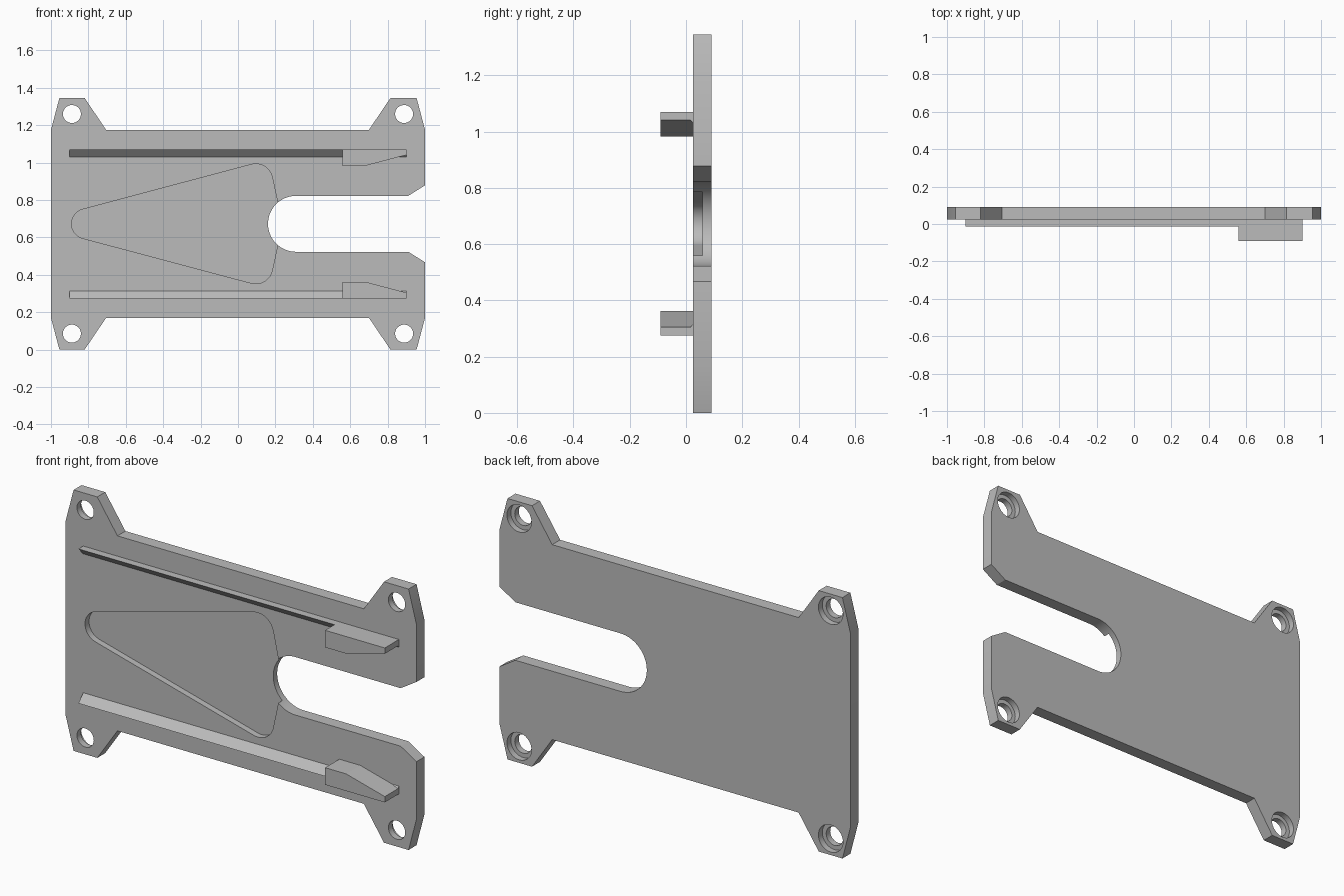
import bpy
import bmesh
from math import cos, sin, pi, radians

MID = 0.6725               # height of the mirror line
FRONT, BACK = 0.025, 0.09  # plate faces
POCKET = 0.058             # pocket floor

cube = bpy.data.objects.get("Cube")
if cube:
    bpy.data.objects.remove(cube, do_unlink=True)

grey = bpy.data.materials.new("light grey")
grey.use_nodes = True
grey.diffuse_color = (0.5, 0.5, 0.5, 1)
grey.node_tree.nodes["Principled BSDF"].inputs["Base Color"].default_value = (0.5, 0.5, 0.5, 1)


def arc(cx, cz, r, start, end, n=24):
    angles = [radians(start + (end - start) * i / n) for i in range(n + 1)]
    return [(cx + r * cos(a), cz + r * sin(a)) for a in angles]


def mirror(points):
    """Same points reflected about the middle height, in reverse order."""
    return [(x, 2 * MID - z) for x, z in reversed(points)]


def prism(name, points, offset):
    """Extrude a 3D polygon by an offset vector."""
    bm = bmesh.new()
    face = bm.faces.new([bm.verts.new(p) for p in points])
    new = bmesh.ops.extrude_face_region(bm, geom=[face])["geom"]
    bmesh.ops.translate(bm, vec=offset, verts=[v for v in new if isinstance(v, bmesh.types.BMVert)])
    bmesh.ops.recalc_face_normals(bm, faces=bm.faces)
    mesh = bpy.data.meshes.new(name)
    bm.to_mesh(mesh)
    bm.free()
    mesh.materials.append(grey)
    obj = bpy.data.objects.new(name, mesh)
    bpy.context.collection.objects.link(obj)
    return obj


def slab(name, outline, y0, y1):
    return prism(name, [(x, y0, z) for x, z in outline], (0, y1 - y0, 0))


def cut(target, cutter):
    """Subtract the cutter, then discard it."""
    cutter.hide_render = True
    mod = target.modifiers.new("cut", 'BOOLEAN')
    mod.operation, mod.solver, mod.object = 'DIFFERENCE', 'EXACT', cutter
    graph = bpy.context.evaluated_depsgraph_get()
    result = bpy.data.meshes.new_from_object(target.evaluated_get(graph))
    target.modifiers.clear()
    target.data = result
    bpy.data.objects.remove(cutter, do_unlink=True)


# Plate with four mounting ears and an open slot on the left side
upper = [(-1, 1.175), (-0.955, 1.345), (-0.82, 1.345), (-0.705, 1.175),
         (0.7, 1.175), (0.815, 1.345), (0.955, 1.345), (1, 1.175),
         (1, 0.878), (0.91, 0.822)] + arc(0.31, MID, 0.1495, 90, 180)
plate = slab("base_plate", upper + mirror(upper)[1:], FRONT, BACK)

# Shallow rounded triangular pocket running into the slot
half = arc(-0.81, MID, 0.08, 180, 105, 12) + arc(0.095, 0.903, 0.09, 105, 12.6, 16) + [(0.237, MID)]
cut(plate, slab("pocket_cutter", half + mirror(half)[1:-1], FRONT - 0.05, POCKET))

# Screw holes, counterbored from the back
for x in (-0.888, 0.888):
    for z in (MID - 0.587, MID + 0.587):
        cut(plate, slab("hole_cutter", arc(x, z, 0.048, 0, 352.5, 47), FRONT - 0.05, BACK + 0.05))
        cut(plate, slab("counterbore_cutter", arc(x, z, 0.07, 0, 352.5, 47), POCKET, BACK + 0.05))

# Bevelled rails and tapered guide blocks, above and below the pocket
for side, s in (("upper", 1), ("lower", -1)):
    profile = [(FRONT, 0.358), (FRONT, 0.398), (-0.014, 0.398)]
    prism(side + "_rail", [(-0.9, y, MID + s * h) for y, h in profile], (1.8, 0, 0))
    block = [(0.56, 0.398), (0.9, 0.398), (0.9, 0.368), (0.68, 0.31), (0.56, 0.31)]
    slab(side + "_guide_block", [(x, MID + s * h) for x, h in block], -0.09, FRONT)

# Smooth the round walls, keep the edges sharp
bpy.ops.object.select_all(action='DESELECT')
plate.select_set(True)
bpy.context.view_layer.objects.active = plate
bpy.ops.object.shade_smooth_by_angle(angle=radians(30))
